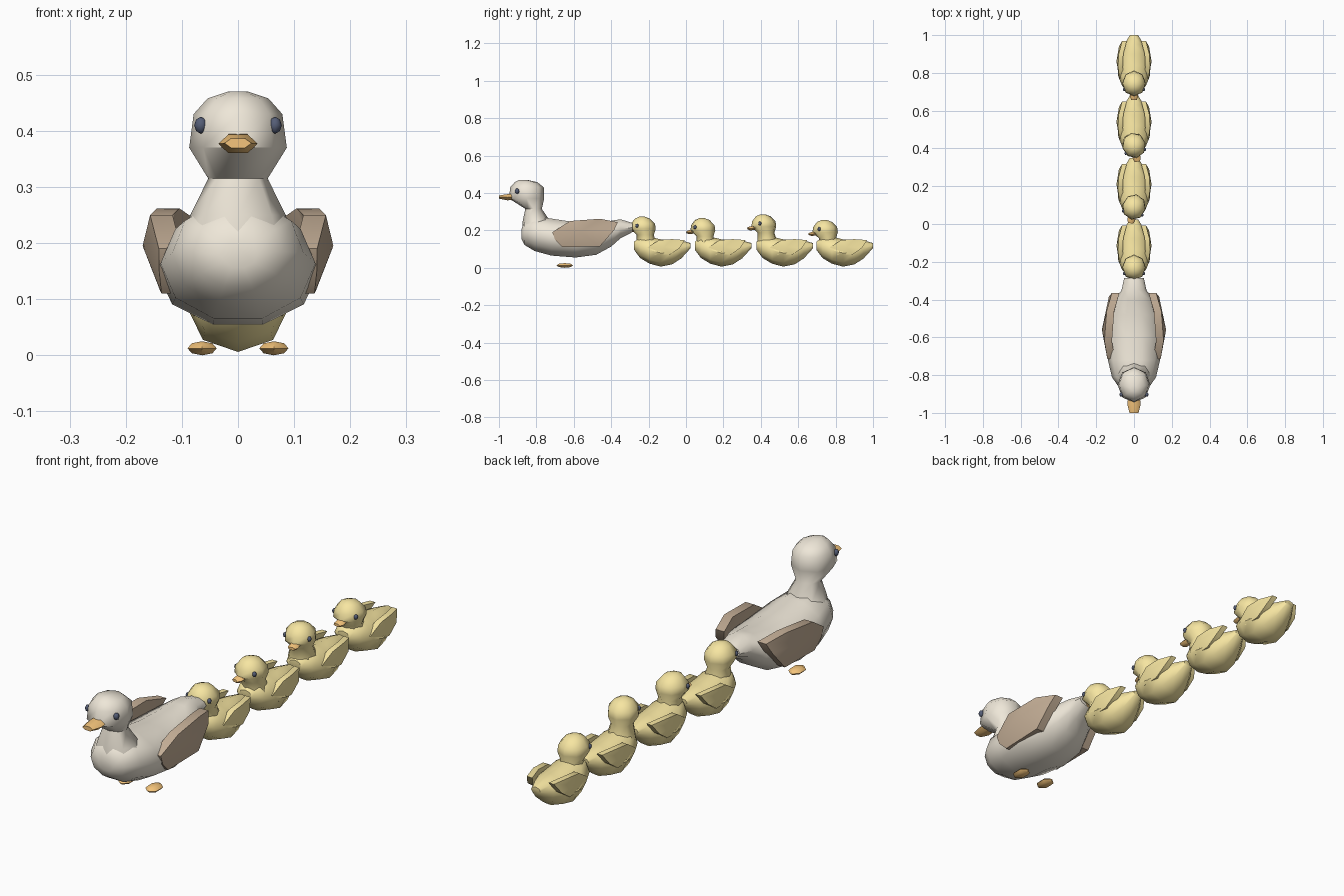
import bpy, bmesh, math
from mathutils import Matrix, Vector

if "Cube" in bpy.data.objects:
    bpy.data.objects.remove(bpy.data.objects["Cube"])


def material(name, rgb):
    m = bpy.data.materials.new(name)
    m.diffuse_color = (*rgb, 1)
    m.use_nodes = True
    m.node_tree.nodes["Principled BSDF"].inputs["Base Color"].default_value = m.diffuse_color
    return m


CREAM = material("cream", (0.86, 0.80, 0.69))
BROWN = material("brown", (0.56, 0.43, 0.31))
YELLOW = material("yellow", (0.93, 0.79, 0.36))
ORANGE = material("orange", (0.92, 0.56, 0.20))
DARK = material("dark", (0.09, 0.11, 0.18))


def finish(name, bm, mat, angle=50, mtx=Matrix()):
    bmesh.ops.recalc_face_normals(bm, faces=bm.faces)
    me = bpy.data.meshes.new(name)
    bm.to_mesh(me)
    bm.free()
    me.materials.append(mat)
    ob = bpy.data.objects.new(name, me)
    bpy.context.collection.objects.link(ob)
    ob.matrix_world = mtx
    if angle:
        bpy.ops.object.select_all(action='DESELECT')
        ob.select_set(True)
        bpy.context.view_layer.objects.active = ob
        bpy.ops.object.shade_smooth_by_angle(angle=math.radians(angle))
    return ob


def skin(rings):
    """Bridge a list of equal-length point rings and cap the ends."""
    bm = bmesh.new()
    vs = [[bm.verts.new(p) for p in r] for r in rings]
    n = len(vs[0])
    for a, b in zip(vs, vs[1:]):
        for i in range(n):
            j = (i + 1) % n
            bm.faces.new((a[i], a[j], b[j], b[i]))
    bm.faces.new(vs[0])
    bm.faces.new(vs[-1])
    return bm


def circle(n):
    return [(math.cos(2 * math.pi * i / n), math.sin(2 * math.pi * i / n)) for i in range(n)]


def loft_y(rings, n=10):
    """Rings along y: (y, z bottom, z top, half width)."""
    return skin([[(w * c, y, (b + t) / 2 + (t - b) / 2 * s) for c, s in circle(n)]
                 for y, b, t, w in rings])


def loft_z(rings, n=8):
    """Rings up z: (z, y centre, y radius, x radius)."""
    return skin([[(rx * c, yc + ry * s, z) for c, s in circle(n)] for z, yc, ry, rx in rings])


def blob(name, loc, radii, mat, seg=6, mtx=Matrix()):
    bm = bmesh.new()
    bmesh.ops.create_uvsphere(bm, u_segments=seg, v_segments=4, radius=1)
    bmesh.ops.transform(bm, matrix=Matrix.Translation(loc) @ Matrix.Diagonal((*radii, 1)), verts=bm.verts)
    return finish(name, bm, mat, 50, mtx)


def wing(name, outline, centre, bulge, thick, mat, side, mtx=Matrix()):
    """Curved plate: (y, z) outline wrapped round the flank."""
    cy, cz, cx = centre
    bm = bmesh.new()

    def x_at(y, z):
        return cx - bulge[0] * (y - cy) ** 2 - bulge[1] * (z - cz) ** 2
    outer = [bm.verts.new((side * x_at(y, z), y, z)) for y, z in outline]
    inner = [bm.verts.new((side * (x_at(y, z) - thick), y, z)) for y, z in outline]
    mid_o = bm.verts.new((side * cx, cy, cz))
    mid_i = bm.verts.new((side * (cx - thick), cy, cz))
    n = len(outline)
    for i in range(n):
        j = (i + 1) % n
        bm.faces.new((outer[i], outer[j], mid_o))
        bm.faces.new((inner[j], inner[i], mid_i))
        bm.faces.new((outer[j], outer[i], inner[i], inner[j]))
    return finish(name, bm, mat, 35, mtx)


# Mother duck: body with raised tail
finish("mother_body", loft_y([
    (-0.88, .155, .205, .035), (-0.865, .12, .25, .08), (-0.81, .085, .28, .117),
    (-0.72, .06, .268, .138), (-0.59, .05, .248, .145), (-0.48, .065, .245, .135),
    (-0.40, .11, .255, .10), (-0.35, .155, .262, .066), (-0.285, .19, .24, .052)]), CREAM)
# Mother duck: neck and head
finish("mother_head", loft_z([
    (.20, -.80, .075, .10), (.25, -.80, .073, .085), (.315, -.815, .044, .053),
    (.37, -.852, .094, .087), (.43, -.850, .09, .079), (.458, -.855, .06, .054),
    (.47, -.87, .02, .018)]), CREAM)
# Mother duck: beak
finish("mother_beak", loft_y([
    (-.90, .362, .398, .03), (-.955, .358, .396, .035), (-1.0, .368, .388, .024)], 6), ORANGE)
# Mother duck: wings, eyes and feet
WING = [(-.715, .19), (-.62, .25), (-.46, .262), (-.365, .243), (-.385, .20), (-.46, .115), (-.66, .11), (-.70, .15)]
for s, side in ((1, "left"), (-1, "right")):
    wing("mother_wing_" + side, WING, (-.56, .195, .17), (1.2, 3.0), .04, BROWN, s)
    blob("mother_eye_" + side, (s * .066, -.903, .41), (.012, .012, .015), DARK, 8)
    blob("mother_foot_" + side, (s * .064, -.648, .0125), (.03, .045, .0125), ORANGE)

# Ducklings following in a row: (y start, head lift, head y shift, head yaw)
DUCKLINGS = [(-.275, .008, .005, 0), (.05, 0, 0, -12), (.38, .02, -.004, 12), (.70, -.010, .004, 0)]
SMALL_WING = [(.07, .11), (.13, .148), (.20, .153), (.268, .148), (.24, .105), (.19, .07), (.11, .07)]
for i, (y0, dz, dy, yaw) in enumerate(DUCKLINGS, 1):
    pre = f"duckling_{i}_"
    base = Matrix.Translation((0, y0, 0))
    # Body with pointed tail
    finish(pre + "body", loft_y([
        (-.002, .095, .14, .03), (.03, .052, .165, .062), (.08, .022, .166, .083),
        (.14, .006, .152, .088), (.20, .018, .150, .078), (.25, .05, .146, .052),
        (.30, .105, .132, .022)], 8), YELLOW, 50, base)
    # Head, turned about its own axis
    turn = base @ Matrix.Translation((0, .04 + dy, dz)) @ Matrix.Rotation(math.radians(yaw), 4, 'Z')
    finish(pre + "head", loft_z([
        (.11, .02, .055, .06), (.168, .012, .046, .045), (.20, 0, .068, .063),
        (.228, 0, .064, .06), (.255, -.003, .04, .038), (.265, -.005, .015, .015)]), YELLOW, 50, turn)
    finish(pre + "beak", loft_y([
        (-.05, .182, .206, .02), (-.072, .178, .203, .021), (-.088, .184, .197, .014)], 6), ORANGE, 50, turn)
    for s, side in ((1, "left"), (-1, "right")):
        blob(pre + "eye_" + side, (s * .05, -.032, .217), (.009, .009, .011), DARK, 8, turn)
        wing(pre + "wing_" + side, SMALL_WING, (.16, .112, .093), (2.0, 5.0), .025, YELLOW, s, base)
